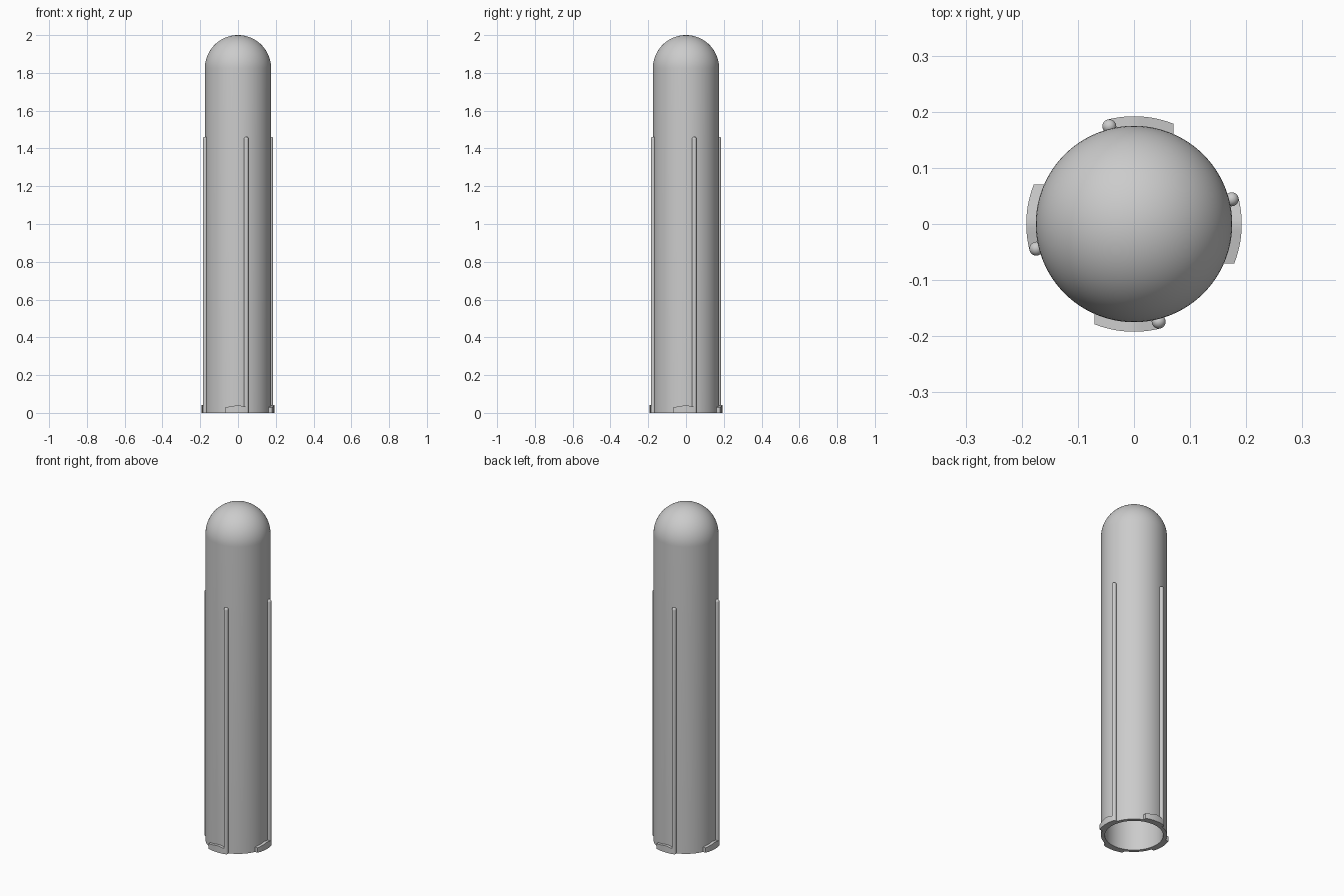
import bpy
import bmesh
from math import sin, cos, pi, sqrt, radians
from mathutils import Matrix, Vector

cube = bpy.data.objects.get("Cube")
if cube:
    bpy.data.objects.remove(cube, do_unlink=True)

# One flat grey for the whole model
GREY = (0.6, 0.6, 0.6, 1)
mat = bpy.data.materials.new("plain grey")
mat.use_nodes = True
mat.diffuse_color = GREY
mat.node_tree.nodes["Principled BSDF"].inputs["Base Color"].default_value = GREY

RADIUS, WALL, HEIGHT = 0.175, 0.02, 2.0
DOME_Z = HEIGHT - RADIUS


def finish(name, bm, angle=40):
    """Turn a bmesh into a smooth-shaded object."""
    bmesh.ops.remove_doubles(bm, verts=bm.verts, dist=1e-5)
    bmesh.ops.recalc_face_normals(bm, faces=bm.faces)
    mesh = bpy.data.meshes.new(name)
    bm.to_mesh(mesh)
    bm.free()
    mesh.materials.append(mat)
    obj = bpy.data.objects.new(name, mesh)
    bpy.context.collection.objects.link(obj)
    bpy.ops.object.select_all(action="DESELECT")
    obj.select_set(True)
    bpy.context.view_layer.objects.active = obj
    bpy.ops.object.shade_smooth_by_angle(angle=radians(angle))
    return obj


def lathe(name, profile, steps):
    """Spin an (r, z) profile around the z axis."""
    bm = bmesh.new()
    verts = [bm.verts.new((r, 0, z)) for r, z in profile]
    edges = [bm.edges.new(pair) for pair in zip(verts, verts[1:])]
    bmesh.ops.spin(bm, geom=verts + edges, cent=(0, 0, 0), axis=(0, 0, 1),
                   angle=2 * pi, steps=steps, use_merge=True)
    return finish(name, bm)


def quarter(r, z, n):
    """Dome profile from the rim up to the pole."""
    return [(r * cos(pi / 2 * i / n), z + r * sin(pi / 2 * i / n)) for i in range(n)] + [(0, z + r)]


# Hollow tube, open at the bottom and domed at the top
inner = RADIUS - WALL
lathe("tube_body", quarter(inner, DOME_Z, 20)[::-1] + [(inner, 0), (RADIUS, 0)]
      + quarter(RADIUS, DOME_Z, 24), 96)


def make_lug(name):
    """Low curved lug at the foot with a shallow peaked top."""
    bm = bmesh.new()
    rings = []
    n = 12
    for i in range(n + 1):
        x = -0.07 + 0.115 * i / n
        top = 0.041 - (0.17 if x < 0 else 0.2) * abs(x)
        ring = []
        for r, z in ((0.17, 0), (0.192, 0), (0.192, top), (0.17, top)):
            ring.append(bm.verts.new((x, -sqrt(r * r - x * x), z)))
        rings.append(ring)
    for a, b in zip(rings, rings[1:]):
        for k in range(4):
            j = (k + 1) % 4
            bm.faces.new((a[k], a[j], b[j], b[k]))
    bm.faces.new(rings[0])
    bm.faces.new(rings[-1])
    return finish(name, bm)


# Four sides, each with a round-tipped rod and a foot lug
ROD_R, ROD_TOP = 0.0125, 1.462
for i, side in enumerate(("front", "left", "back", "right")):
    turn = Matrix.Rotation(i * pi / 2, 4, "Z")
    rod = lathe(side + "_rod", [(0, 0), (ROD_R, 0)] + quarter(ROD_R, ROD_TOP - ROD_R, 6), 20)
    rod.data.transform(turn @ Matrix.Translation(Vector((0.044, -0.174, 0))))
    make_lug(side + "_lug").data.transform(turn)
